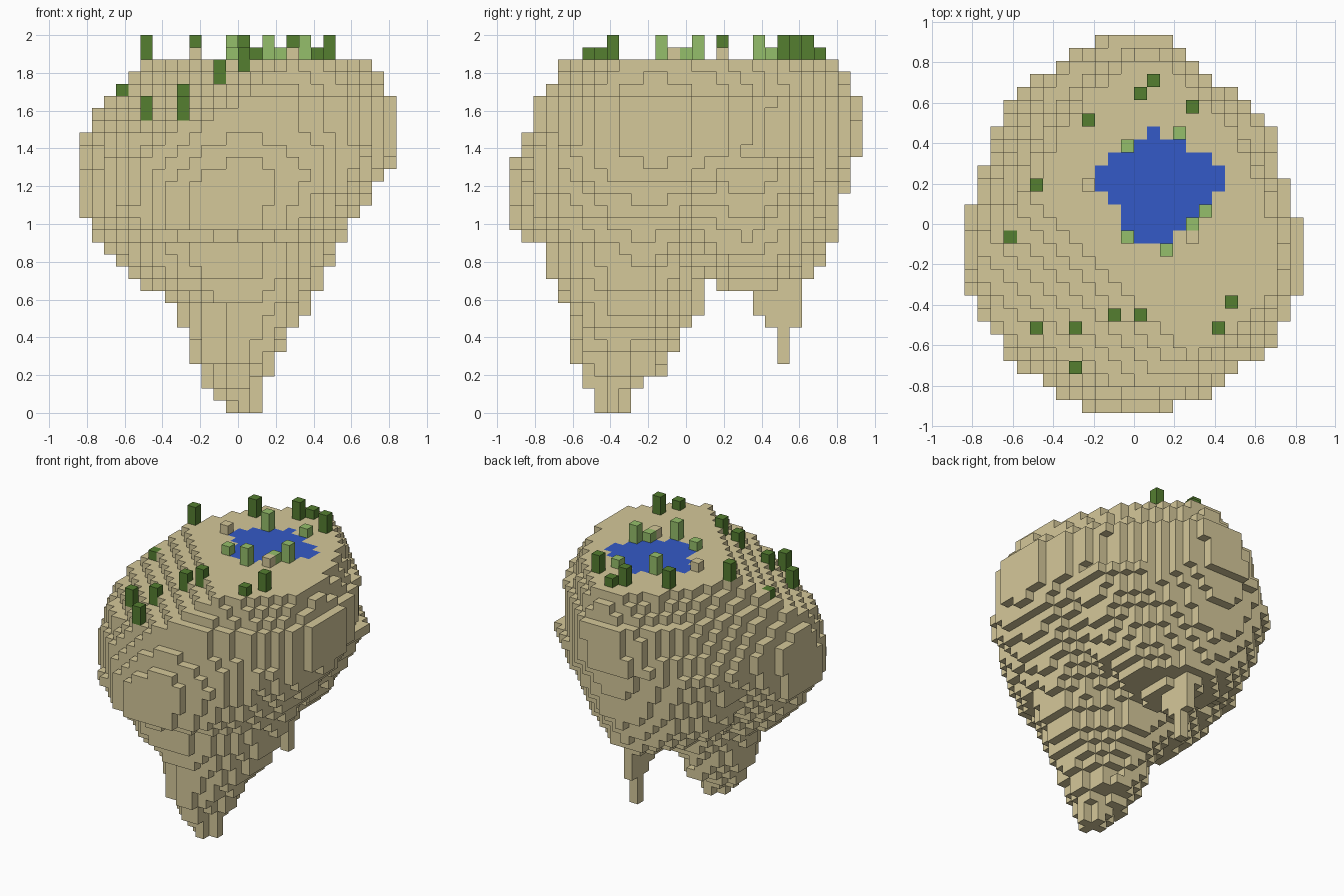
import bpy
import bmesh
from math import floor
from mathutils import Vector

if "Cube" in bpy.data.objects:
    bpy.data.objects.remove(bpy.data.objects["Cube"], do_unlink=True)

CELL = 2 / 31      # edge of one block
TOP = 29           # ground layers under the plateau


def material(name, rgb):
    mat = bpy.data.materials.new(name)
    mat.use_nodes = True
    mat.diffuse_color = (*rgb, 1)
    mat.node_tree.nodes["Principled BSDF"].inputs["Base Color"].default_value = (*rgb, 1)
    return mat


sand = material("sand", (0.665, 0.58, 0.322))
water = material("water", (0.034, 0.102, 0.57))
dark_green = material("dark green", (0.09, 0.21, 0.03))
light_green = material("light green", (0.3, 0.52, 0.145))

# Cross-sections in blocks: layer, x from, x to, y from, y to
MAIN_ROCK = [
    (0, -1, 2, -7.5, -4.5), (2, -3, 2, -8.5, -3.5), (3, -3, 3, -8.5, -1.5),
    (4, -4, 3, -9.5, -1.5), (8, -5, 6, -9.5, 1.5), (9, -6, 6, -10.5, 1.5),
    (10, -8, 7, -10.5, 1.5), (11, -9, 7, -11.5, 2.5), (13, -11, 8, -11.5, 3.5),
    (15, -12, 9, -14.5, 5.5), (16, -13, 10, -14.5, 7), (19, -13, 12, -14.5, 12),
    (21, -13, 13, -13.5, 14.5), (23, -12, 13, -12.5, 14.5),
    (25, -11, 13, -12.5, 14.5), (26, -10, 12, -11.5, 13.5), (28, -8.4, 11, -10.5, 12.5),
]
BACK_ROCK = [
    (4, 0, 1, 7.5, 8.5), (6, 0, 1, 7.5, 8.5), (7, 0, 1, 6.5, 9.5),
    (9, 0, 1, 5.5, 9.5), (10, -2, 2, 2.5, 9.5), (11, -5, 5, 1.5, 10.5),
    (13, -8, 7, -1, 11.5), (15, -9, 8, -2, 12.5), (20, -11, 11, -2, 13.5),
]
# Roundness of each quadrant, keyed by (toward +x, toward +y)
ROUNDNESS = {(True, True): 1.48, (False, True): 1.75,
             (True, False): 2, (False, False): 1.65}


def section(keys, layer):
    """Blend the two key sections around a layer."""
    for low, high in zip(keys, keys[1:]):
        if low[0] <= layer <= high[0]:
            t = (layer - low[0]) / (high[0] - low[0])
            return [a + (b - a) * t for a, b in zip(low[1:], high[1:])]
    return None


def inside(bounds, cy, limit, x, y):
    x0, x1, y0, y1 = bounds
    cx = (x0 + x1) / 2
    b = y1 - cy if y > cy else cy - y0
    power = ROUNDNESS[x > cx, y > cy]
    return (abs(x - cx) / (x1 - cx)) ** power + (abs(y - cy) / b) ** power <= limit


def ground_height(i, j):
    """Flat plateau that steps down toward one front corner."""
    return TOP - max(0, floor((-(i + 0.5 + j) - 6.2) / 1.9) + 1)


def lobe(keys, centre_y):
    """All blocks of one tapering rock; low layers have trimmed corners."""
    cells = set()
    for k in range(keys[0][0], min(keys[-1][0] + 1, TOP)):
        bounds = section(keys, k)
        cy = centre_y(k, bounds)
        limit = min(1.02, 0.8 + 0.03 * k)
        cells |= {(i, j, k) for i in range(-13, 13) for j in range(-14, 15)
                  if k < ground_height(i, j) and inside(bounds, cy, limit, i + 0.5, j)}
    return cells


# Rock body
rock = lobe(MAIN_ROCK, lambda k, b: -6 + 0.23 * min(k, 16))
rock |= lobe(BACK_ROCK, lambda k, b: (b[2] + b[3]) / 2)

# Pond, row by row from front to back
POND_ROWS = [(0, 3), (-1, 4), (-1, 5), (-2, 6), (-3, 7), (-3, 7), (-2, 6), (0, 4), (1, 2)]
pond = {(i, j, TOP - 1) for j, (a, b) in enumerate(POND_ROWS, -1) for i in range(a, b)}
rock -= pond


def stacks(places):
    """Blocks standing on the ground at each (i, j, height)."""
    cells = set()
    for i, j, height in places:
        base = max((k + 1 for a, b, k in rock | pond if (a, b) == (i, j)), default=TOP)
        cells |= {(i, j, base + n) for n in range(height)}
    return cells


trees = stacks([(1, 11, 1), (0, 10, 2), (4, 9, 2), (-4, 8, 2), (-8, 3, 2),
                (-10, -1, 1), (7, -6, 2), (6, -8, 1), (0, -7, 2), (-2, -7, 2),
                (-5, -8, 2), (-8, -8, 2), (-5, -11, 2)])
reeds = stacks([(-1, 6, 2), (3, 7, 1), (5, 1, 2), (4, 0, 1), (-1, -1, 1), (2, -2, 2)])
boulders = stacks([(-4, 3, 1), (4, -1, 1)])

solid = rock | pond | trees | reeds | boulders


def build(name, cells, mat):
    """Mesh the exposed sides of a set of blocks."""
    bm = bmesh.new()
    corners = {}

    def vert(p):
        key = tuple(round(c * 2) for c in p)
        if key not in corners:
            corners[key] = bm.verts.new(p * CELL)
        return corners[key]

    for i, j, k in sorted(cells):
        centre = Vector((i + 0.5, j, k + 0.5))
        for axis in range(3):
            for sign in (-1, 1):
                n = Vector((0, 0, 0))
                n[axis] = sign
                if (i + int(n.x), j + int(n.y), k + int(n.z)) in solid:
                    continue
                u = Vector((n.y, n.z, n.x))
                v = n.cross(u)
                quad = [centre + (n + u * a + v * b) / 2
                        for a, b in ((-1, -1), (1, -1), (1, 1), (-1, 1))]
                bm.faces.new([vert(p) for p in quad])
    mesh = bpy.data.meshes.new(name)
    bm.to_mesh(mesh)
    bm.free()
    mesh.materials.append(mat)
    bpy.context.collection.objects.link(bpy.data.objects.new(name, mesh))


build("island_rock", rock, sand)
build("pond", pond, water)
build("trees", trees, dark_green)
build("reeds", reeds, light_green)
build("boulders", boulders, sand)
